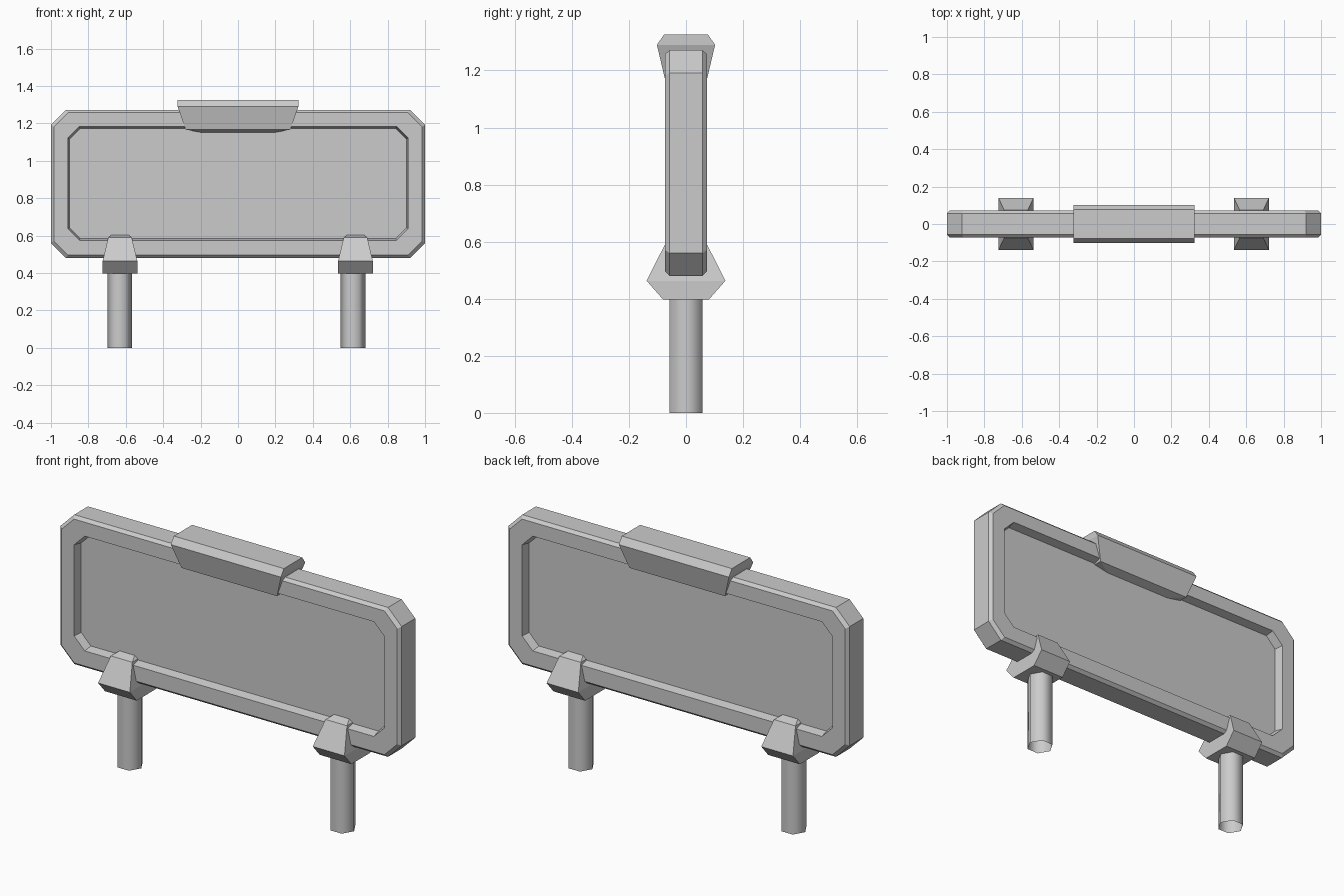
import bpy, bmesh, math

if "Cube" in bpy.data.objects:
    bpy.data.objects.remove(bpy.data.objects["Cube"])


def loft(name, rings, cap_start=True, cap_end=True):
    """Skin matching rings of points and cap the ends."""
    bm = bmesh.new()
    loops = [[bm.verts.new(p) for p in ring] for ring in rings]
    n = len(loops[0])
    for a, b in zip(loops, loops[1:]):
        for i in range(n):
            j = (i + 1) % n
            bm.faces.new((a[i], a[j], b[j], b[i]))
    if cap_start:
        bm.faces.new(loops[0][::-1])
    if cap_end:
        bm.faces.new(loops[-1])
    bmesh.ops.recalc_face_normals(bm, faces=bm.faces)
    mesh = bpy.data.meshes.new(name)
    bm.to_mesh(mesh)
    bm.free()
    obj = bpy.data.objects.new(name, mesh)
    bpy.context.collection.objects.link(obj)
    return obj


def clipped_rect(y, hx, z0, z1, c):
    """Upright rectangle with clipped corners, at depth y."""
    return [(-hx + c, y, z0), (hx - c, y, z0), (hx, y, z0 + c), (hx, y, z1 - c),
            (hx - c, y, z1), (-hx + c, y, z1), (-hx, y, z1 - c), (-hx, y, z0 + c)]


def rect(x, hx, hy, z):
    return [(x - hx, -hy, z), (x + hx, -hy, z), (x + hx, hy, z), (x - hx, hy, z)]


def hexagon(x, r, z):
    return [(x + r * math.cos(k * math.pi / 3), r * math.sin(k * math.pi / 3), z)
            for k in range(6)]


# Sign board: bevelled frame with a recessed panel on both faces
half = [(0.028, 0.90, 0.585, 1.173, 0.057),
        (0.073, 0.91, 0.575, 1.183, 0.062),
        (0.073, 0.985, 0.495, 1.257, 0.075),
        (0.057, 1.0, 0.48, 1.272, 0.08)]
loft("sign_board", [clipped_rect(-y, *r) for y, *r in half]
     + [clipped_rect(y, *r) for y, *r in reversed(half)])

# Clamp over the top edge
loft("top_clamp", [rect(0, *r) for r in [
    (0.19, 0.025, 1.15), (0.28, 0.073, 1.167),
    (0.323, 0.102, 1.29), (0.323, 0.077, 1.326)]])

# Leg brackets and six-sided legs, open at the foot
for side, bracket_x, leg_x in (("left", -0.631, -0.633), ("right", 0.628, 0.615)):
    loft("leg_bracket_" + side, [rect(bracket_x, *r) for r in [
        (0.093, 0.08, 0.397), (0.093, 0.138, 0.463),
        (0.063, 0.074, 0.59), (0.043, 0.025, 0.605)]])
    leg = loft("leg_" + side, [hexagon(leg_x, 0.066, 0), hexagon(leg_x, 0.066, 0.45)],
               cap_start=False, cap_end=False)
    for p in leg.data.polygons:
        p.use_smooth = True
